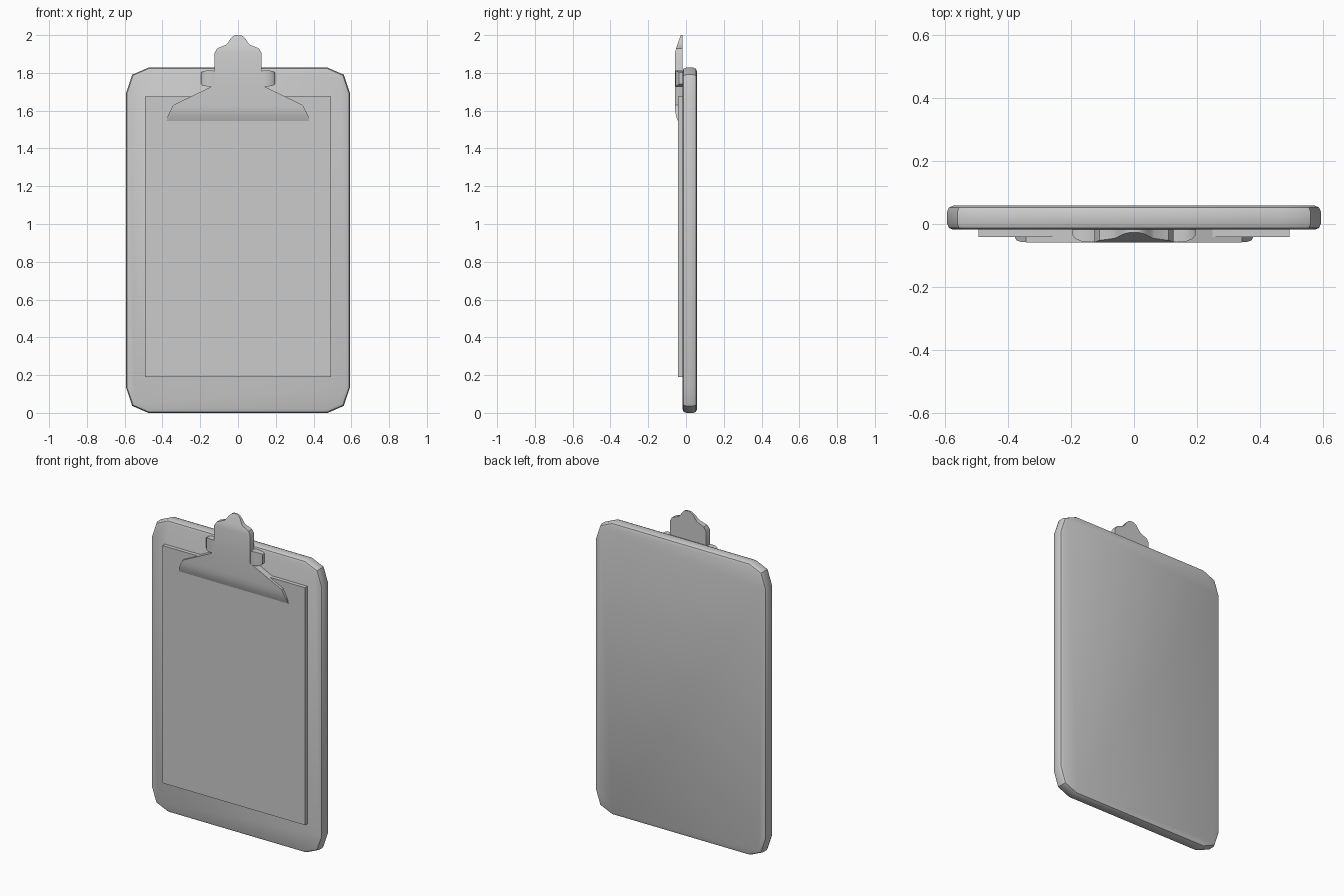
import bpy, bmesh, math
from mathutils import Vector

if "Cube" in bpy.data.objects:
    bpy.data.objects.remove(bpy.data.objects["Cube"])

FRONT, BACK = -0.018, 0.058   # board faces
CLIP_Y = -0.058               # frontmost clip surface


def finish(bm, name, angle=35):
    bmesh.ops.recalc_face_normals(bm, faces=bm.faces)
    me = bpy.data.meshes.new(name)
    bm.to_mesh(me)
    bm.free()
    ob = bpy.data.objects.new(name, me)
    bpy.context.collection.objects.link(ob)
    bpy.ops.object.select_all(action='DESELECT')
    bpy.context.view_layer.objects.active = ob
    ob.select_set(True)
    bpy.ops.object.shade_smooth_by_angle(angle=math.radians(angle))
    return ob


def loft(name, rings):
    """Skin a list of closed rings and cap both ends."""
    bm = bmesh.new()
    vs = [[bm.verts.new(p) for p in r] for r in rings]
    n = len(vs[0])
    for a, b in zip(vs, vs[1:]):
        for i in range(n):
            j = (i + 1) % n
            bm.faces.new((a[i], a[j], b[j], b[i]))
    bm.faces.new(vs[0])
    bm.faces.new(vs[-1])
    return finish(bm, name)


# Board: clipped-corner outline, extruded with rounded rims
top_z, bottom_z = 1.83, 0.005
mid = (top_z + bottom_z) / 2
half = (top_z - bottom_z) / 2
corner = [(0.593, half - 0.135), (0.56, half - 0.037), (0.475, half)]
outline = (corner + [(-x, z) for x, z in reversed(corner)]
           + [(-x, -z) for x, z in corner] + [(x, -z) for x, z in reversed(corner)])
bm = bmesh.new()
face = bm.faces.new([bm.verts.new((x, FRONT, z + mid - 0.0025)) for x, z in outline])
for v in bm.verts:
    v.co.z += 0.0 if v.co.z > mid else -0.0025
ext = bmesh.ops.extrude_face_region(bm, geom=[face], use_keep_orig=True)
bmesh.ops.translate(bm, verts=[g for g in ext['geom'] if isinstance(g, bmesh.types.BMVert)],
                    vec=Vector((0, BACK - FRONT, 0)))
rims = [e for e in bm.edges if abs(e.verts[0].co.y - e.verts[1].co.y) < 1e-5]
bmesh.ops.recalc_face_normals(bm, faces=bm.faces)
bmesh.ops.bevel(bm, geom=rims, offset=0.019, segments=2, profile=0.5, affect='EDGES')
low = min(v.co.z for v in bm.verts)
bmesh.ops.translate(bm, verts=bm.verts, vec=(0, 0, -low))
finish(bm, "board")

# Paper stack
bm = bmesh.new()
bmesh.ops.create_cube(bm, size=1)
for v in bm.verts:
    v.co = (v.co.x * 0.986, -0.042 if v.co.y < 0 else FRONT + 0.002, 0.9325 + v.co.z * 1.485)
finish(bm, "paper")

# Clip plate: rows of (height, half width, front y), curling back at both ends
rows = [(1.545, 0.378, -0.043), (1.570, 0.373, -0.052), (1.600, 0.358, -0.057),
        (1.630, 0.342, CLIP_Y), (1.735, 0.125, CLIP_Y), (1.905, 0.125, CLIP_Y),
        (1.930, 0.110, -0.052), (1.948, 0.065, -0.046), (1.960, 0.053, -0.042),
        (1.980, 0.040, -0.035), (1.993, 0.027, -0.030), (2.000, 0.014, -0.027)]
loft("clip_plate", [[(-w, y, z), (w, y, z), (w, FRONT, z), (-w, FRONT, z)]
                    for z, w, y in rows])

# Spring barrel: rounded lugs on both sides of the clip neck
lug = [(0.120, 0.038, -0.056), (0.135, 0.042, CLIP_Y), (0.165, 0.042, -0.056),
       (0.185, 0.038, -0.047), (0.195, 0.030, -0.036)]
for side, name in ((-1, "spring_lug_left"), (1, "spring_lug_right")):
    loft(name, [[(side * x, y, 1.771 - h), (side * x, y, 1.771 + h),
                 (side * x, FRONT, 1.771 + h), (side * x, FRONT, 1.771 - h)]
                for x, h, y in lug])
